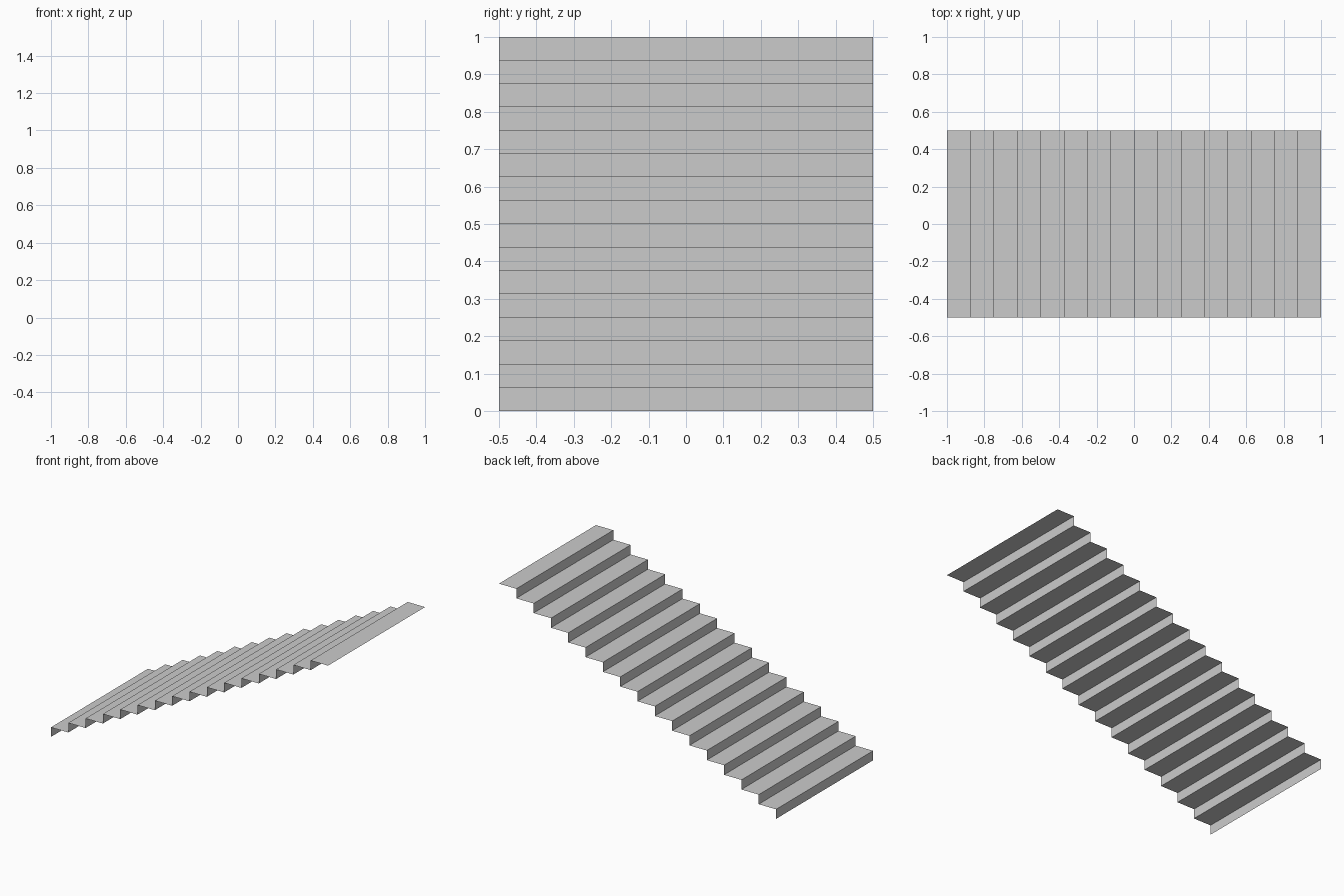
import bpy

if "Cube" in bpy.data.objects:
    bpy.data.objects.remove(bpy.data.objects["Cube"])

STEPS = 16
LENGTH, WIDTH, HEIGHT = 2.0, 1.0, 1.0
run, rise = LENGTH / STEPS, HEIGHT / STEPS

# Stepped side profile: a riser then a tread for every step
profile = [(-LENGTH / 2, 0.0)]
for i in range(STEPS):
    x, z = -LENGTH / 2 + i * run, (i + 1) * rise
    profile += [(x, z), (x + run, z)]

# Open sheet spanning the stair width
verts = [(x, y, z) for x, z in profile for y in (-WIDTH / 2, WIDTH / 2)]
faces = [(2 * i, 2 * i + 2, 2 * i + 3, 2 * i + 1) for i in range(len(profile) - 1)]

mesh = bpy.data.meshes.new("stair_flight")
mesh.from_pydata(verts, [], faces)
mesh.update()
stairs = bpy.data.objects.new("stair_flight", mesh)
bpy.context.collection.objects.link(stairs)
